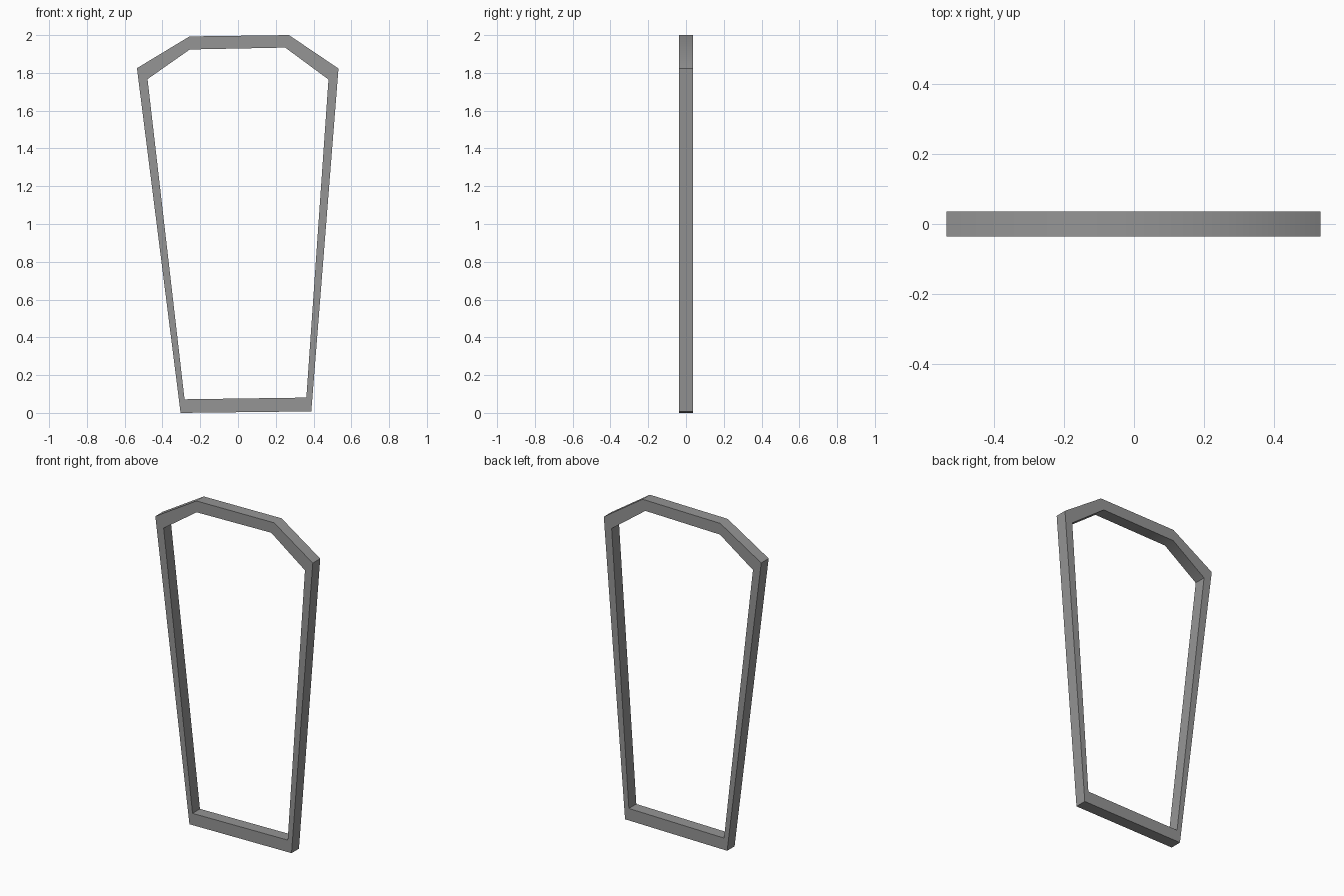
import bpy
import bmesh
import math

cube = bpy.data.objects.get("Cube")
if cube:
    bpy.data.objects.remove(cube, do_unlink=True)

# Grey frame material
grey = bpy.data.materials.new("frame grey")
grey.use_nodes = True
colour = (0.3, 0.3, 0.3, 1)
grey.diffuse_color = colour
grey.node_tree.nodes["Principled BSDF"].inputs["Base Color"].default_value = colour

# Outer and inner outlines of the tapered frame
outer = [(-0.304, 0), (0.388, 0.008), (0.532, 1.823),
         (0.270, 2.0), (-0.257, 1.993), (-0.535, 1.825)]
inner = [(-0.283, 0.072), (0.362, 0.081), (0.479, 1.765),
         (0.250, 1.934), (-0.255, 1.924), (-0.479, 1.767)]
half_depth = 0.036

# Flat ring of quads, extruded to the frame depth
bm = bmesh.new()
rings = [[bm.verts.new((x, -half_depth, z)) for x, z in loop] for loop in (outer, inner)]
count = len(outer)
for i in range(count):
    j = (i + 1) % count
    bm.faces.new((rings[0][i], rings[0][j], rings[1][j], rings[1][i]))
result = bmesh.ops.extrude_face_region(bm, geom=bm.faces[:], use_keep_orig=True)
moved = [v for v in result["geom"] if isinstance(v, bmesh.types.BMVert)]
bmesh.ops.translate(bm, verts=moved, vec=(0, 2 * half_depth, 0))
bmesh.ops.recalc_face_normals(bm, faces=bm.faces[:])

mesh = bpy.data.meshes.new("window_frame")
bm.to_mesh(mesh)
bm.free()
mesh.materials.append(grey)
frame = bpy.data.objects.new("window_frame", mesh)
bpy.context.collection.objects.link(frame)

# Soft shading over the top bends, sharp elsewhere
bpy.ops.object.select_all(action="DESELECT")
frame.select_set(True)
bpy.context.view_layer.objects.active = frame
bpy.ops.object.shade_smooth_by_angle(angle=math.radians(40))
